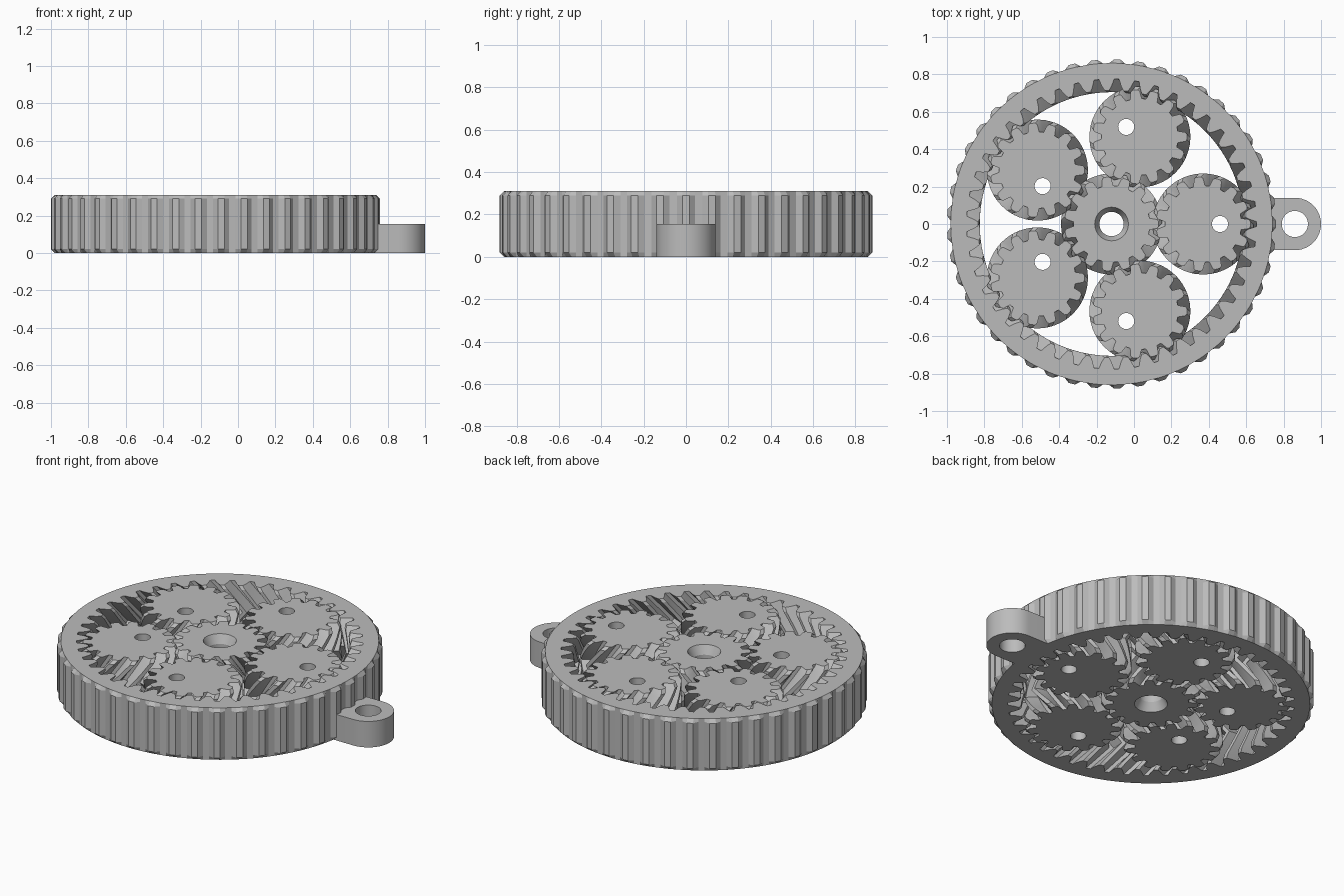
import bpy, bmesh
from math import sin, cos, pi, radians, hypot

cube = bpy.data.objects.get("Cube")
if cube:
    bpy.data.objects.remove(cube)

CX, H, CHAMFER = -0.12, 0.31, 0.02
TEETH, PLANETS, ORBIT = 15, 5, 0.49
TWIST = radians(30)

grey = bpy.data.materials.new("plain grey")
grey.use_nodes = True
colour = (0.5, 0.5, 0.5, 1)
grey.diffuse_color = colour
grey.node_tree.nodes["Principled BSDF"].inputs["Base Color"].default_value = colour

# Heights of the cross-sections along a toothed wall
HEIGHTS = [0, CHAMFER] + [H * i / 10 for i in range(1, 10)] + [H - CHAMFER, H]


def build(name, stacks):
    """Skin each stack of loops into a wall, then cap the ends between the walls."""
    bm = bmesh.new()
    bottom, top = [], []
    for layers in stacks:
        loops = [[bm.verts.new(p) for p in layer] for layer in layers]
        n = len(loops[0])
        for a, b in zip(loops, loops[1:]):
            for i in range(n):
                j = (i + 1) % n
                bm.faces.new((a[i], a[j], b[j], b[i]))
        for loop, edges in ((loops[0], bottom), (loops[-1], top)):
            edges += [bm.edges.get((loop[i], loop[(i + 1) % n])) for i in range(n)]
    for edges in (bottom, top):
        bmesh.ops.triangle_fill(bm, edges=edges, use_beauty=True)
    bmesh.ops.recalc_face_normals(bm, faces=bm.faces)
    mesh = bpy.data.meshes.new(name)
    bm.to_mesh(mesh)
    bm.free()
    obj = bpy.data.objects.new(name, mesh)
    bpy.context.collection.objects.link(obj)
    mesh.materials.append(grey)
    bpy.ops.object.select_all(action="DESELECT")
    obj.select_set(True)
    bpy.context.view_layer.objects.active = obj
    bpy.ops.object.shade_smooth_by_angle(angle=radians(25))
    return obj


def toothed(teeth, tooth, twist, limit, x=0, y=0, turn=0):
    """Herringbone wall: tooth holds (pitch fraction, radius); limit trims the ends."""
    layers = []
    for z in HEIGHTS:
        angle = turn + twist * (1 - abs(2 * z / H - 1))
        trim = limit if z in (0, H) else (lambda r: r)
        layer = []
        for k in range(teeth):
            for f, r in tooth:
                a = angle + 2 * pi * (k + f) / teeth
                layer.append((x + trim(r) * cos(a), y + trim(r) * sin(a), z))
        layers.append(layer)
    return layers


def bore(x, y, rings, sides=40):
    """Round hole through (height, radius) steps."""
    return [[(x + r * cos(2 * pi * i / sides), y + r * sin(2 * pi * i / sides), z)
             for i in range(sides)] for z, r in rings]


def mirrored(half):
    """Symmetric tooth from its left half."""
    return half + [(-f, r) for f, r in reversed(half)]


gear_tooth = mirrored([(-0.36, 0.205), (-0.235, 0.245), (-0.13, 0.27)])
ring_gap = mirrored([(-0.38, 0.705), (-0.25, 0.738), (-0.12, 0.775)])
knurl = mirrored([(-0.36, 0.86), (-0.14, 0.88)])


def gear_limit(r):
    return min(r, 0.252)


# Outer ring with knurled outside and internal teeth
ring = build("outer_ring", [
    toothed(3 * TEETH, knurl, 0, lambda r: min(r, 0.86)),
    toothed(3 * TEETH, ring_gap, -TWIST / 3, lambda r: max(r, 0.715)),
])

# Central gear with a countersunk bore
sun = build("sun_gear", [
    toothed(TEETH, gear_tooth, TWIST, gear_limit),
    bore(0, 0, [(0, 0.09), (0.05, 0.065), (H - 0.05, 0.065), (H, 0.09)]),
])

# Planet gears, each with an off-centre hole
planets = []
for i in range(PLANETS):
    t = 2 * pi * i / PLANETS
    x, y = ORBIT * cos(t), ORBIT * sin(t)
    hx, hy = x + 0.09 * cos(2 * t), y + 0.09 * sin(2 * t)
    planets.append(build(f"planet_gear_{i + 1}", [
        toothed(TEETH, gear_tooth, -TWIST, gear_limit, x, y, t),
        bore(hx, hy, [(0, 0.043), (H, 0.043)], 24),
    ]))

# Hanging tab with a round end and a hole
tab_x, tab_r = 0.98, 0.14
outline = [(0.82, tab_r), (0.82, -tab_r)]
outline += [(tab_x + tab_r * sin(a), -tab_r * cos(a))
            for a in (pi * i / 24 for i in range(25))]
tab = build("hanging_tab", [
    [[(x, y, z) for x, y in outline] for z in (0, H / 2)],
    bore(tab_x, 0, [(0, 0.07), (H / 2, 0.07)]),
])

# Shift the whole set so the tab is included in the centring
for obj in [ring, sun, tab] + planets:
    obj.location.x = CX
